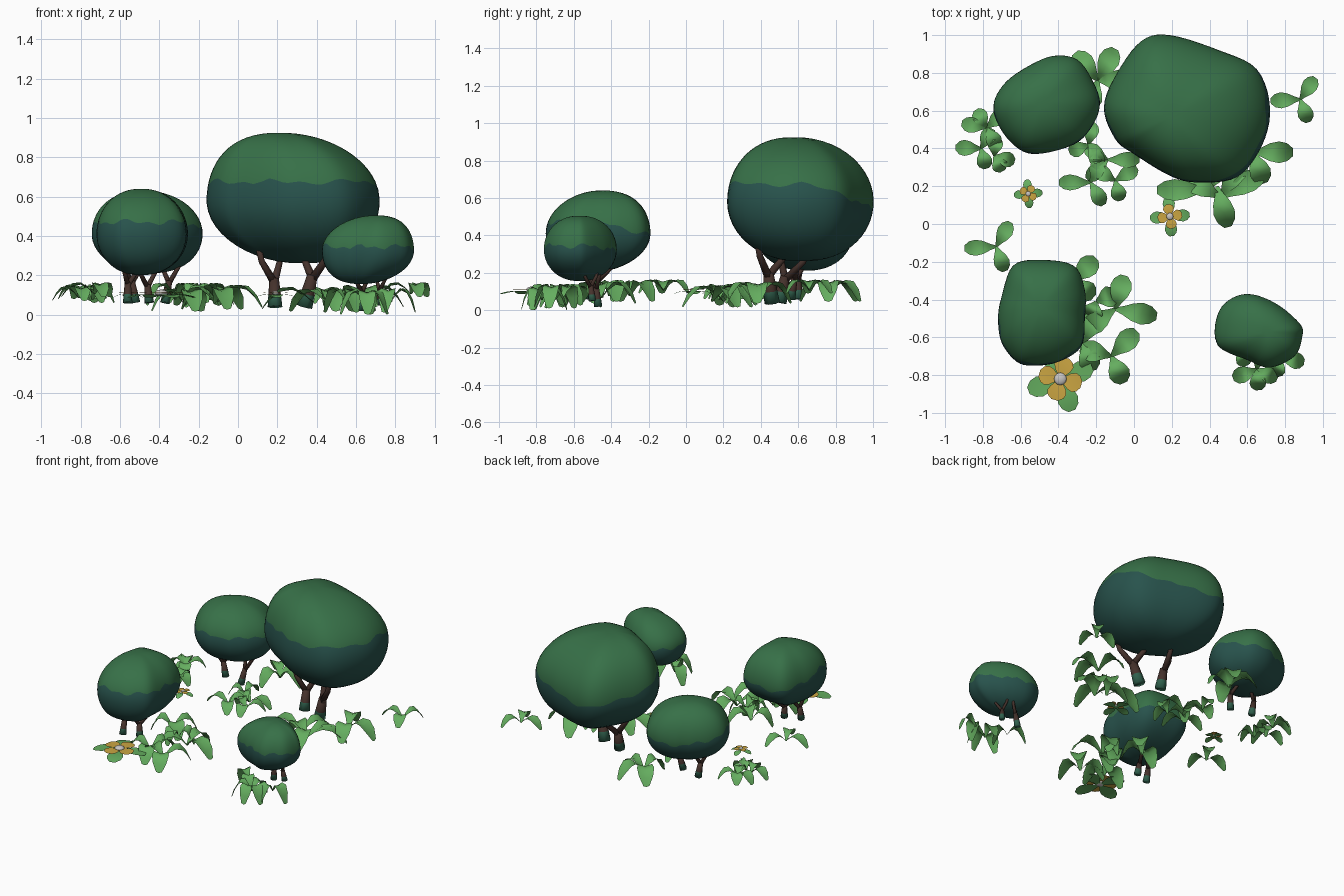
import bpy, bmesh, math
from mathutils import Vector

if "Cube" in bpy.data.objects:
    bpy.data.objects.remove(bpy.data.objects["Cube"])


def mat(name, rgb):
    m = bpy.data.materials.new(name)
    m.diffuse_color = (*rgb, 1)
    m.use_nodes = True
    m.node_tree.nodes["Principled BSDF"].inputs["Base Color"].default_value = m.diffuse_color
    return m


CROWN = mat("crown green", (0.038, 0.162, 0.064))
SHADE = mat("crown teal", (0.021, 0.086, 0.073))
BARK = mat("bark brown", (0.06, 0.032, 0.025))
MOSS = mat("mossy green", (0.03, 0.12, 0.075))
LEAF = mat("leaf green", (0.13, 0.42, 0.115))
PETAL = mat("petal gold", (0.6, 0.38, 0.055))
BUD = mat("bud grey", (0.58, 0.56, 0.54))


def finish(name, bm, mats):
    me = bpy.data.meshes.new(name)
    bm.to_mesh(me)
    bm.free()
    ob = bpy.data.objects.new(name, me)
    bpy.context.collection.objects.link(ob)
    for m in mats:
        me.materials.append(m)
    for p in me.polygons:
        p.use_smooth = True
    return ob


def bridge(bm, a, b, index=0):
    n = len(a)
    for k in range(n):
        bm.faces.new((a[k], a[(k + 1) % n], b[(k + 1) % n], b[k])).material_index = index


def catmull(pts, n):
    out = []
    for i in range(len(pts)):
        a, b, c, d = (Vector(pts[(i + k) % len(pts)]) for k in (-1, 0, 1, 2))
        for j in range(n):
            t = j / n
            out.append(0.5 * (2 * b + (c - a) * t + (2 * a - 5 * b + 4 * c - d) * t * t
                              + (3 * b - a - 3 * c + d) * t ** 3))
    return out


# Crown: outline seen from above swept through a rounded height profile,
# with one row of edges following the wavy line between the two greens
def crown(name, outline, z0, zm, z1, lean, split, drop):
    ring = catmull(outline, 5)
    cen = sum(ring, Vector((0, 0))) / len(ring)
    bm = bmesh.new()
    M, half = 14, math.pi / 2
    rows = [[] for _ in range(2 * M - 1)]
    for p in ring:
        a = math.atan2(p.y - cen.y, p.x - cen.x)
        edge = split - drop * max(0, math.sin(a - 0.1)) + 0.009 * (math.sin(6 * a) + math.sin(13 * a + 1))
        h = edge - zm
        pe = math.asin(h / ((z1 - zm) if h > 0 else (zm - z0)))
        for i, row in enumerate(rows, 1):
            phi = -half + (pe + half) * i / M if i <= M else pe + (half - pe) * (i - M) / M
            s, c = math.sin(phi), math.cos(phi) ** 0.92
            z = zm + s * ((z1 - zm) if s > 0 else (zm - z0))
            row.append(bm.verts.new((*(cen + (p - cen) * c + Vector(lean) * s * abs(s)), z)))
    for i, (a, b) in enumerate(zip(rows, rows[1:]), 1):
        bridge(bm, a, b, int(i < M))
    bm.faces.new(rows[0][::-1]).material_index = 1
    bm.faces.new(rows[-1])
    finish(name, bm, [CROWN, SHADE])


# Trunks: short stem with two forks, mossy at the foot
def tube(bm, pts, radii, sides=7):
    rows = []
    for i, p in enumerate(pts):
        d = (pts[min(i + 1, len(pts) - 1)] - pts[max(i - 1, 0)]).normalized()
        u = d.cross(Vector((0, 1, 0.1))).normalized()
        v = d.cross(u)
        rows.append([bm.verts.new(p + radii[i] * (u * math.cos(k * math.tau / sides)
                     + v * math.sin(k * math.tau / sides))) for k in range(sides)])
    for a, b in zip(rows, rows[1:]):
        bridge(bm, a, b)
    bm.faces.new(rows[0][::-1])
    bm.faces.new(rows[-1])


def trunk(name, foot, knee, tips, r):
    bm = bmesh.new()
    foot, knee = Vector(foot), Vector(knee)
    ring = foot.lerp(knee, 0.4)
    tube(bm, [foot, ring, knee], [r * 1.15, r, r * 0.75])
    for t in map(Vector, tips):
        mid = knee.lerp(t, 0.5) + Vector((t.x - knee.x, t.y - knee.y, 0)) * 0.25
        tube(bm, [knee - Vector((0, 0, r * 0.5)), mid, t], [r * 0.62, r * 0.48, r * 0.45])
    bmesh.ops.recalc_face_normals(bm, faces=bm.faces)
    for f in bm.faces:
        f.material_index = int(f.calc_center_median().z < ring.z)
    finish(name, bm, [BARK, MOSS])


# Leaves: folded blades that arch up and droop at the tip
def blade(bm, base, ang, length, width, rise, fall, index=0):
    d = Vector((math.cos(ang), math.sin(ang), 0))
    s = Vector((-d.y, d.x, 0))
    prev = None
    for t, w in ((0, 0.14), (0.2, 0.42), (0.42, 0.82), (0.65, 1), (0.85, 0.82), (1, 0.35)):
        z = rise * math.sin(math.pi * min(1, t * 0.85 + 0.02)) - fall * t ** 3
        c = Vector(base) + d * length * t + Vector((0, 0, z))
        e = s * width * w * 0.5
        dip = Vector((0, 0, width * w * (0.08 if rise > 0.02 else 0.01)))
        row = [bm.verts.new(v) for v in (c - e + dip, c - dip, c + e + dip)]
        if prev:
            for k in (0, 1):
                bm.faces.new((prev[k], row[k], row[k + 1], prev[k + 1])).material_index = index
        prev = row


def face_up(bm):
    bm.normal_update()
    for f in bm.faces:
        if f.normal.z < 0:
            f.normal_flip()


def tufts(name, data, width, rise, fall):
    for i, (x, y, z, length, *angles) in enumerate(data):
        bm = bmesh.new()
        for k, a in enumerate(angles):
            blade(bm, (x, y, z), math.radians(a), length * (1.12, 0.92, 1)[k % 3], width, rise, fall)
        face_up(bm)
        finish(f"{name}_{i + 1}", bm, [LEAF])


# Flowers: flat green leaves, four gold petals, round bud
def flower(name, x, y, size, turn, leaf_len, leaf_turn):
    bm = bmesh.new()
    for k in range(4):
        blade(bm, (x, y, 0.108), math.radians(turn + 90 * k), size, size * 0.9, 0.004, 0, 0)
        blade(bm, (x, y, 0.095), math.radians(leaf_turn + 90 * k), leaf_len, leaf_len * 0.62, 0.008, 0.012, 1)
    face_up(bm)
    finish(name, bm, [PETAL, LEAF])
    bpy.ops.mesh.primitive_uv_sphere_add(segments=12, ring_count=8, radius=size * 0.29, location=(x, y, 0.11))
    ob = bpy.context.object
    ob.name = name + "_bud"
    ob.scale.z = 0.5
    ob.data.materials.append(BUD)
    bpy.ops.object.shade_smooth()


crown("large_crown", [(.72, .62), (.65, .82), (.45, .92), (.19, 1), (.04, .97), (-.09, .8), (-.16, .62),
                      (-.1, .45), (0, .37), (.2, .25), (.35, .22), (.55, .25), (.68, .42)],
      .26, .58, .925, (-.06, -.02), .675, .12)
crown("back_left_crown", [(-.18, .64), (-.22, .76), (-.3, .87), (-.43, .89), (-.57, .83), (-.68, .75),
                          (-.74, .65), (-.73, .55), (-.65, .43), (-.53, .37), (-.32, .42), (-.22, .52)],
      .21, .41, .63, (-.02, 0), .455, .07)
crown("front_left_crown", [(-.26, -.5), (-.26, -.35), (-.32, -.22), (-.5, -.19), (-.64, -.22), (-.7, -.38),
                           (-.72, -.5), (-.7, -.63), (-.62, -.73), (-.53, -.75), (-.4, -.73), (-.28, -.65)],
      .2, .41, .64, (0, .04), .47, .07)
crown("small_crown", [(.89, -.6), (.88, -.53), (.75, -.42), (.6, -.37), (.48, -.42), (.43, -.53),
                      (.45, -.65), (.6, -.72), (.72, -.76), (.85, -.7)],
      .155, .325, .505, (.04, 0), .345, .02)

trunk("large_trunk_1", (.19, .5, .04), (.185, .53, .18), [(.10, .5, .36), (.22, .66, .34)], .034)
trunk("large_trunk_2", (.34, .46, .04), (.38, .44, .2), [(.33, .54, .34), (.48, .38, .38)], .037)
trunk("back_left_trunk_1", (-.52, .6, .06), (-.54, .6, .17), [(-.59, .55, .32), (-.47, .63, .32)], .022)
trunk("back_left_trunk_2", (-.37, .56, .06), (-.35, .58, .17), [(-.28, .61, .33), (-.4, .66, .32)], .022)
trunk("front_left_trunk_1", (-.56, -.54, .06), (-.56, -.52, .16), [(-.59, -.57, .32), (-.49, -.46, .3)], .022)
trunk("front_left_trunk_2", (-.45, -.5, .06), (-.46, -.49, .15), [(-.52, -.55, .3), (-.4, -.37, .3)], .022)
trunk("small_trunk_1", (.62, -.47, .02), (.63, -.48, .12), [(.59, -.53, .23), (.67, -.46, .24)], .02)
trunk("small_trunk_2", (.73, -.5, .05), (.72, -.51, .13), [(.76, -.55, .23), (.7, -.47, .23)], .018)

tufts("small_tuft", [
    (.88, .66, .10, .14, 183, 290, 55), (-.23, .22, .07, .15, 180, 300, 65), (-.1, .23, .07, .12, 30, 285, 150),
    (-.14, .34, .07, .15, 0, 150, 225), (-.24, .42, .07, .12, 300, 200, 80),
    (-.78, .51, .09, .12, 170, 120, 300, 40), (-.81, .4, .08, .12, 178, 285, 60),
    (-.74, .36, .07, .1, 345, 300, 85), (-.73, -.12, .10, .15, 183, 290, 60)],
    .085, .065, .035)
tufts("wide_tuft", [
    (-.19, .76, .07, .17, 62, 250, 0, 130), (.63, .38, .06, .19, 0, 290, 110),
    (.46, .14, .04, .24, 30, 150, 60), (.39, .18, .05, .24, 180, 60),
    (.44, .2, .04, .2, 285),
    (-.32, -.3, .07, .15, 45, 320, 200), (-.1, -.45, .06, .2, 350, 75, 215),
    (-.12, -.7, .05, .17, 45, 295, 165), (-.27, -.63, .04, .17, 65, 290, 190),
    (-.2, -.41, .07, .1, 20, 250)],
    .115, .095, .06)
tufts("low_tuft", [
    (.65, -.77, .05, .12, 200, 275, 335, 80), (.78, -.71, .06, .11, 350, 250), (.55, -.66, .06, .11, 150, 300)],
    .09, .08, .08)

flower("front_flower", -.39, -.82, .115, 75, .18, 20)
flower("middle_flower", .19, .04, .065, 10, .105, 5)
flower("left_flower", -.56, .16, .048, 60, .075, 95)
